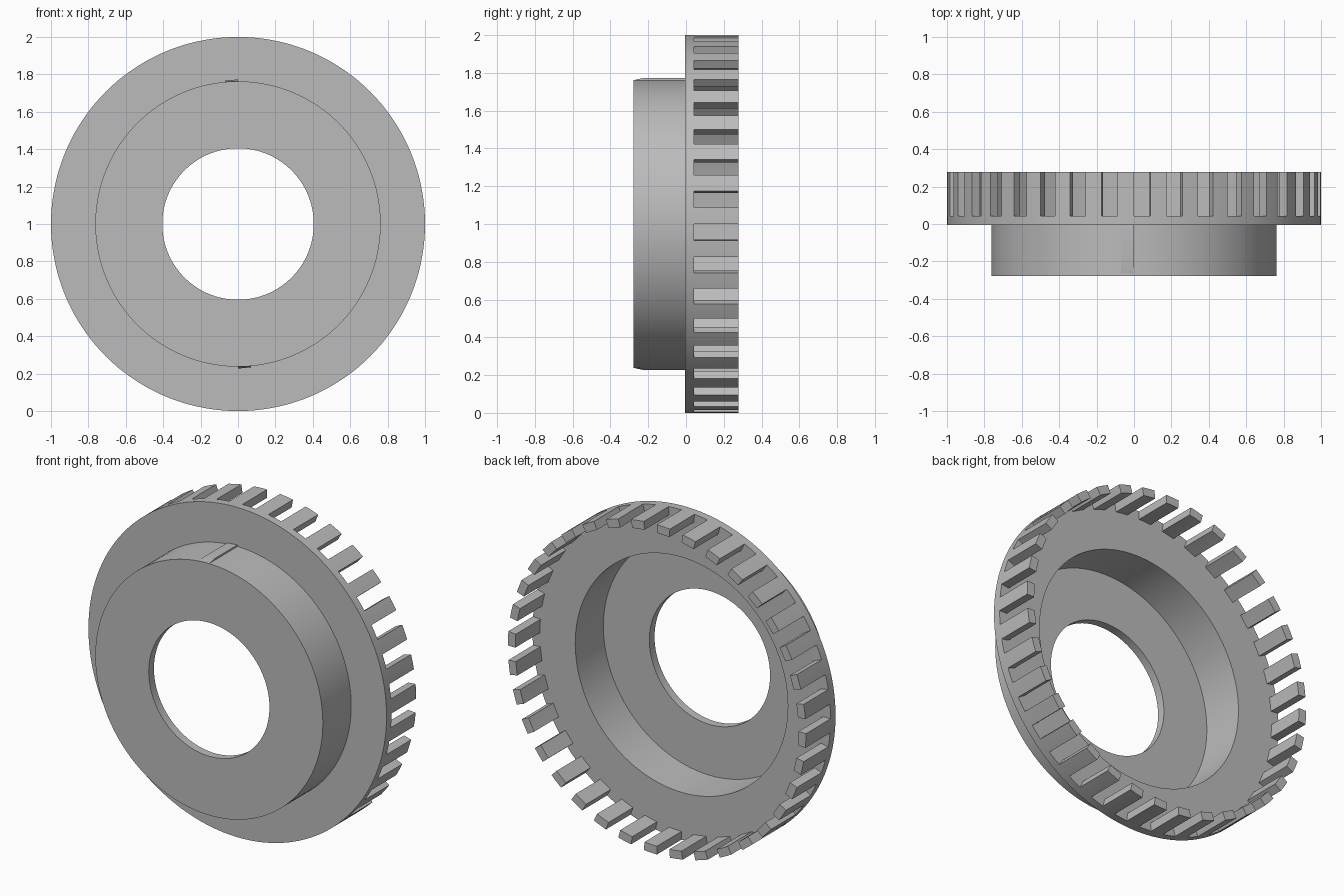
import bpy, bmesh, math
from mathutils import Matrix

cube = bpy.data.objects.get("Cube")
if cube:
    bpy.data.objects.remove(cube, do_unlink=True)

SEGMENTS = 144          # 2.5 degrees each, so tooth edges fall on segments
CENTRE_Z = 1.0
FRONT, BACK = -0.277, 0.279
FLANGE_FRONT, FLANGE_BACK = -0.005, 0.043
SHEET = 0.05
CUP_R, HOLE_R = 0.763, 0.405

grey = bpy.data.materials.new("plain_grey")
grey.use_nodes = True
grey.diffuse_color = (0.5, 0.5, 0.5, 1)
grey.node_tree.nodes["Principled BSDF"].inputs["Base Color"].default_value = (0.5, 0.5, 0.5, 1)


def finish(name, bm):
    """Turn a bmesh into a shaded, coloured object."""
    bmesh.ops.recalc_face_normals(bm, faces=bm.faces[:])
    mesh = bpy.data.meshes.new(name)
    bm.to_mesh(mesh)
    bm.free()
    mesh.materials.append(grey)
    obj = bpy.data.objects.new(name, mesh)
    obj.location.z = CENTRE_Z
    bpy.context.collection.objects.link(obj)
    bpy.ops.object.select_all(action='DESELECT')
    obj.select_set(True)
    bpy.context.view_layer.objects.active = obj
    bpy.ops.object.shade_smooth_by_angle(angle=math.radians(30))
    return obj


def bridge(bm, ring_a, ring_b):
    """Join two closed rings with quads."""
    n = len(ring_a)
    return [bm.faces.new((ring_a[i], ring_a[(i + 1) % n],
                          ring_b[(i + 1) % n], ring_b[i])) for i in range(n)]


# Flanged cup: closed (radius, y) profile turned around the y axis
profile = [
    (HOLE_R, FRONT), (CUP_R, FRONT),
    (CUP_R, FLANGE_FRONT), (1, FLANGE_FRONT),
    (1, FLANGE_BACK), (1 - SHEET, FLANGE_BACK),
    (CUP_R - SHEET, FLANGE_BACK), (CUP_R - SHEET, FRONT + SHEET),
    (HOLE_R, FRONT + SHEET),
]
bm = bmesh.new()
rings = []
for radius, y in profile:
    angles = [math.tau * i / SEGMENTS for i in range(SEGMENTS)]
    rings.append([bm.verts.new((radius * math.cos(a), y, radius * math.sin(a)))
                  for a in angles])
bands = [bridge(bm, rings[k], rings[(k + 1) % len(rings)]) for k in range(len(rings))]
bmesh.ops.recalc_face_normals(bm, faces=bm.faces[:])

# Teeth: every other 5 degree stretch of the outer band is drawn backwards
roots = [f for i, f in enumerate(bands[4]) if i % 4 < 2]
result = bmesh.ops.extrude_face_region(bm, geom=roots)
tips = [v for v in result["geom"] if isinstance(v, bmesh.types.BMVert)]
bmesh.ops.translate(bm, verts=tips, vec=(0, BACK - FLANGE_BACK, 0))
leftover = [f for f in roots if f.is_valid]
if leftover:
    bmesh.ops.delete(bm, geom=leftover, context='FACES_ONLY')
finish("toothed_flanged_cup", bm)


# Ratchet ribs: shallow ramps on the cup wall, tapered at the front
def add_rib(name, turn):
    bm = bmesh.new()
    sections = []
    for y, low, high in ((FRONT + 0.001, 0.758, 0.762),
                         (-0.225, 0.766, 0.773),
                         (FLANGE_FRONT, 0.766, 0.773)):
        outline = ((-0.07, 0.74), (0, 0.74), (0, high), (-0.07, low))
        sections.append([bm.verts.new((x, y, z)) for x, z in outline])
    for a, b in zip(sections, sections[1:]):
        bridge(bm, a, b)
    bm.faces.new(sections[0])
    bm.faces.new(sections[-1])
    bmesh.ops.transform(bm, matrix=Matrix.Rotation(turn, 4, 'Y'), verts=bm.verts[:])
    finish(name, bm)


add_rib("top_rib", 0)
add_rib("bottom_rib", math.pi)
